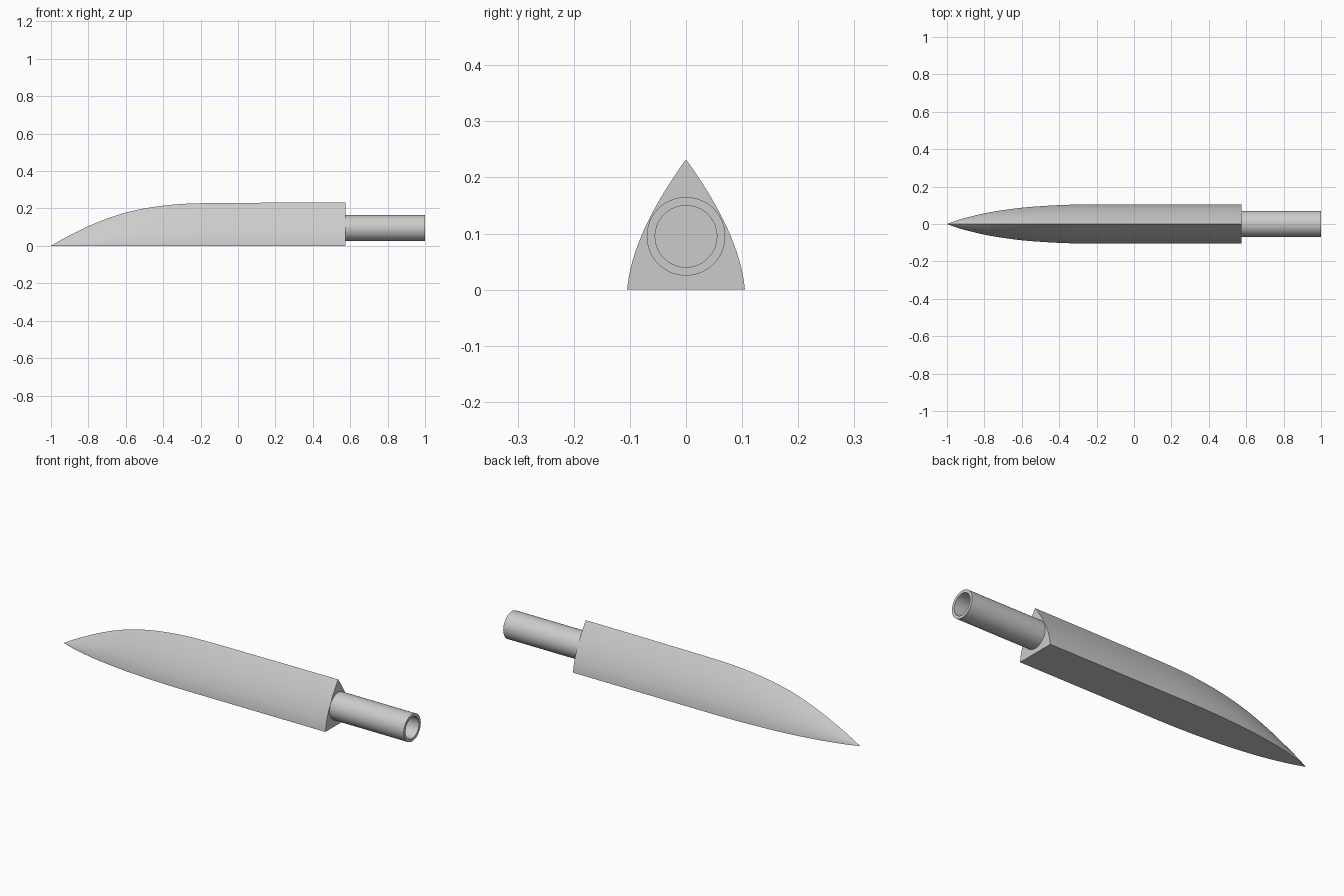
import bpy, bmesh, math
from mathutils import Vector
from mathutils.geometry import interpolate_bezier

cube = bpy.data.objects.get("Cube")
if cube:
    bpy.data.objects.remove(cube)

grey = bpy.data.materials.new("plain grey")
grey.use_nodes = True
COLOUR = (0.6, 0.6, 0.6, 1)
grey.diffuse_color = COLOUR
grey.node_tree.nodes["Principled BSDF"].inputs["Base Color"].default_value = COLOUR


def finish(bm, name, angle=30):
    """Turn a bmesh into a smooth-shaded object with sharp edges kept."""
    bmesh.ops.recalc_face_normals(bm, faces=bm.faces)
    mesh = bpy.data.meshes.new(name)
    bm.to_mesh(mesh)
    bm.free()
    mesh.materials.append(grey)
    obj = bpy.data.objects.new(name, mesh)
    bpy.context.collection.objects.link(obj)
    bpy.ops.object.select_all(action='DESELECT')
    obj.select_set(True)
    bpy.context.view_layer.objects.active = obj
    bpy.ops.object.shade_smooth_by_angle(angle=math.radians(angle))
    return obj


def bridge(bm, a, b, closed=True):
    n = len(a)
    for i in range(n if closed else n - 1):
        j = (i + 1) % n
        bm.faces.new((a[i], a[j], b[j], b[i]))


# Blade: pointed-arch section, scaled along x to a pointed tip
HALF_W, HEIGHT, END_X = 0.105, 0.232, 0.575
side = [(2 * t * (1 - t) * 0.096 + (1 - t) ** 2 * HALF_W,
         2 * t * (1 - t) * 0.10 + t * t * HEIGHT) for t in [i / 16 for i in range(17)]]
section = side + [(-y, z) for y, z in reversed(side[:-1])]

# Stations: x, width, height
stations = [(-0.95, 0.018, 0.029), (-0.9, 0.033, 0.056), (-0.8, 0.057, 0.105),
            (-0.7, 0.074, 0.146), (-0.6, 0.087, 0.178), (-0.5, 0.095, 0.200),
            (-0.4, 0.101, 0.215), (-0.3, 0.104, 0.224), (-0.2, HALF_W, 0.228),
            (0.0, HALF_W, 0.230), (END_X, HALF_W, HEIGHT)]
bm = bmesh.new()
tip = bm.verts.new((-1, 0, 0))
points = [Vector((-1, 0, 0))] + [Vector(s) for s in stations]
slopes = [points[1] - points[0]]
slopes += [(points[i + 1] - points[i - 1]) / (points[i + 1].x - points[i - 1].x)
           for i in range(1, len(points) - 1)]
slopes[0] /= slopes[0].x
slopes.append(Vector((1, 0, 0)))
rings = []
for i in range(len(points) - 1):
    p, q = points[i], points[i + 1]
    third = (q.x - p.x) / 3
    for s in interpolate_bezier(p, p + slopes[i] * third, q - slopes[i + 1] * third, q, 5)[1:]:
        rings.append([bm.verts.new((s.x, y / HALF_W * min(s.y, HALF_W),
                                    z / HEIGHT * min(s.z, HEIGHT))) for y, z in section])
for a, b in zip(rings, rings[1:]):
    bridge(bm, a, b)
first = rings[0]
for i in range(len(first)):
    bm.faces.new((tip, first[i], first[(i + 1) % len(first)]))
bm.faces.new(rings[-1])
finish(bm, "blade")

# Hollow tang tube, open at the outer end
SEGMENTS, AXIS_Z = 64, 0.095
bm = bmesh.new()
loops = []
for x, r in [(END_X - 0.01, 0.07), (1, 0.07), (1, 0.055), (END_X + 0.002, 0.055)]:
    loops.append([bm.verts.new((x, r * math.cos(a), AXIS_Z + r * math.sin(a)))
                  for a in [2 * math.pi * k / SEGMENTS for k in range(SEGMENTS)]])
for a, b in zip(loops, loops[1:]):
    bridge(bm, a, b)
bm.faces.new(loops[0])
bm.faces.new(loops[-1])
finish(bm, "tang_tube")
